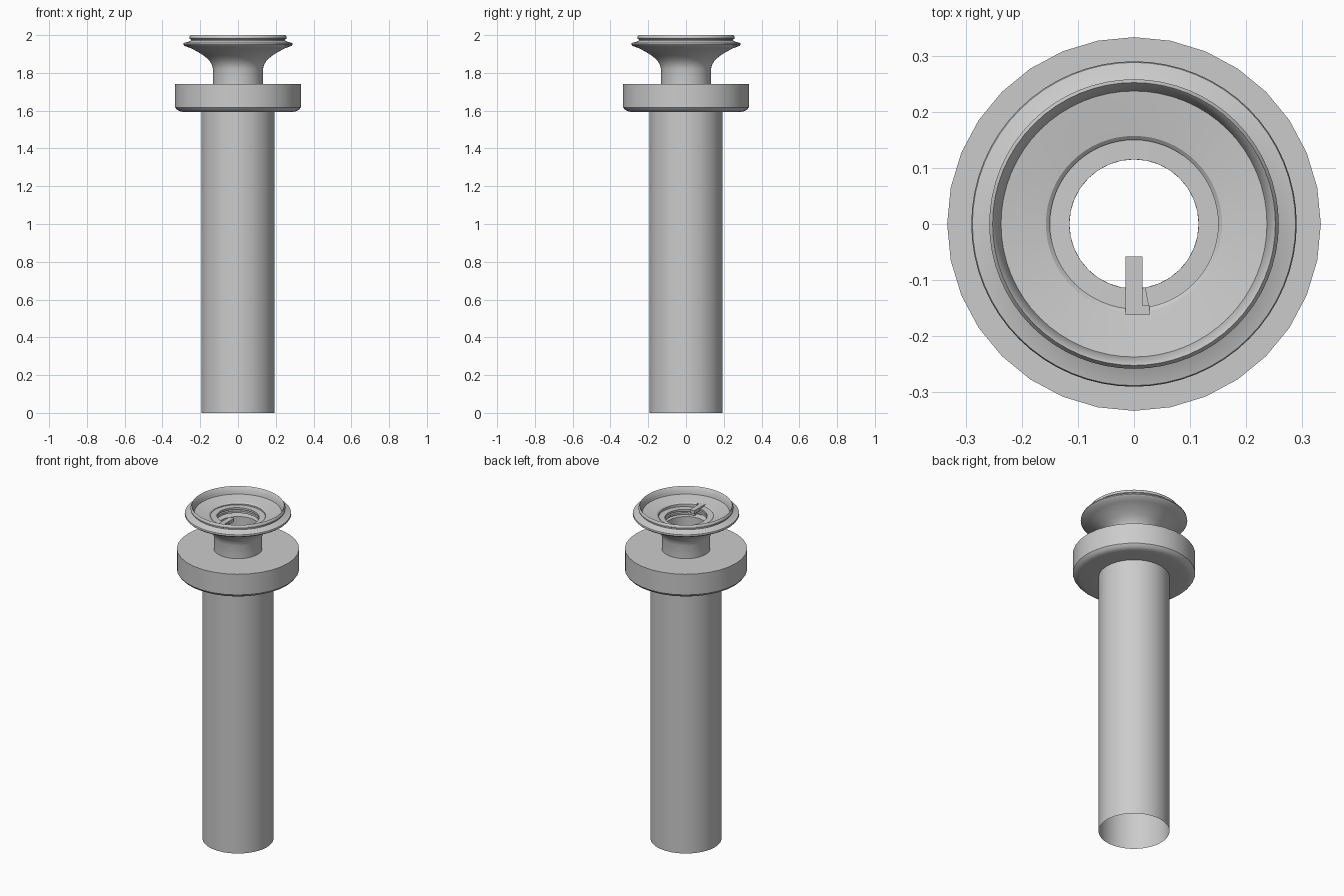
import bpy, bmesh, math

if "Cube" in bpy.data.objects:
    bpy.data.objects.remove(bpy.data.objects["Cube"])


def finish(bm, name, angle=30):
    bmesh.ops.recalc_face_normals(bm, faces=bm.faces)
    me = bpy.data.meshes.new(name)
    bm.to_mesh(me)
    bm.free()
    ob = bpy.data.objects.new(name, me)
    bpy.context.collection.objects.link(ob)
    bpy.ops.object.select_all(action='DESELECT')
    ob.select_set(True)
    bpy.context.view_layer.objects.active = ob
    bpy.ops.object.shade_smooth_by_angle(angle=math.radians(angle))
    return ob


def lathe(name, profile, sides):
    """Revolve a list of (radius, height) points around z."""
    bm = bmesh.new()
    rings = []
    for r, z in profile:
        rings.append([bm.verts.new((r * math.cos(2 * math.pi * i / sides),
                                    r * math.sin(2 * math.pi * i / sides), z))
                      for i in range(sides)])
    for a, b in zip(rings, rings[1:]):
        for i in range(sides):
            j = (i + 1) % sides
            bm.faces.new((a[i], a[j], b[j], b[i]))
    return finish(bm, name)


# Long open tailpiece tube
lathe("tailpiece_tube", [(0.193, 0.0), (0.193, 1.6)], 64)

# Collar nut with a rounded lower edge
lathe("collar_nut", [(0.193, 1.594), (0.292, 1.594), (0.308, 1.597),
                     (0.323, 1.605), (0.333, 1.618), (0.333, 1.742),
                     (0.115, 1.742)], 32)

# Neck, flared flange, stepped rim, dished inside and bore in one profile
lathe("flared_neck", [
    (0.132, 1.742), (0.132, 1.82), (0.138, 1.843), (0.152, 1.866),
    (0.178, 1.889), (0.212, 1.911), (0.25, 1.931), (0.284, 1.943),
    (0.290, 1.950), (0.288, 1.958), (0.258, 1.966), (0.250, 1.971),
    (0.250, 1.977), (0.258, 1.981), (0.258, 1.990), (0.252, 2.0),
    (0.247, 1.994), (0.240, 1.972), (0.237, 1.958), (0.195, 1.952),
    (0.157, 1.946), (0.150, 1.940), (0.150, 1.885), (0.115, 1.880),
    (0.115, 1.742)], 64)

# Coiled retaining ring inside the throat
bm = bmesh.new()
steps, turns = 96, 2
prev = None
for k in range(steps + 1):
    a = -math.pi / 2 + 0.18 - 2 * math.pi * turns * (1 - k / steps)
    z = 1.890 + 0.04 * k / steps
    cur = [bm.verts.new((r * math.cos(a), r * math.sin(a), z + h))
           for r, h in ((0.115, 0), (0.152, 0), (0.152, 0.012), (0.115, 0.012))]
    if prev:
        for i in range(4):
            j = (i + 1) % 4
            bm.faces.new((prev[i], prev[j], cur[j], cur[i]))
    else:
        bm.faces.new(cur)
    prev = cur
bm.faces.new(prev)
finish(bm, "retaining_coil")


def box(name, x0, x1, y0, y1, z0, z1):
    bm = bmesh.new()
    bmesh.ops.create_cube(bm, size=1)
    for v in bm.verts:
        v.co = (x1 if v.co.x > 0 else x0, y1 if v.co.y > 0 else y0,
                z1 if v.co.z > 0 else z0)
    finish(bm, name)


# Tang pointing into the bore and the foot that holds it
box("coil_tang", -0.015, 0.015, -0.15, -0.058, 1.930, 1.950)
box("tang_foot", -0.015, 0.028, -0.162, -0.145, 1.930, 1.950)
